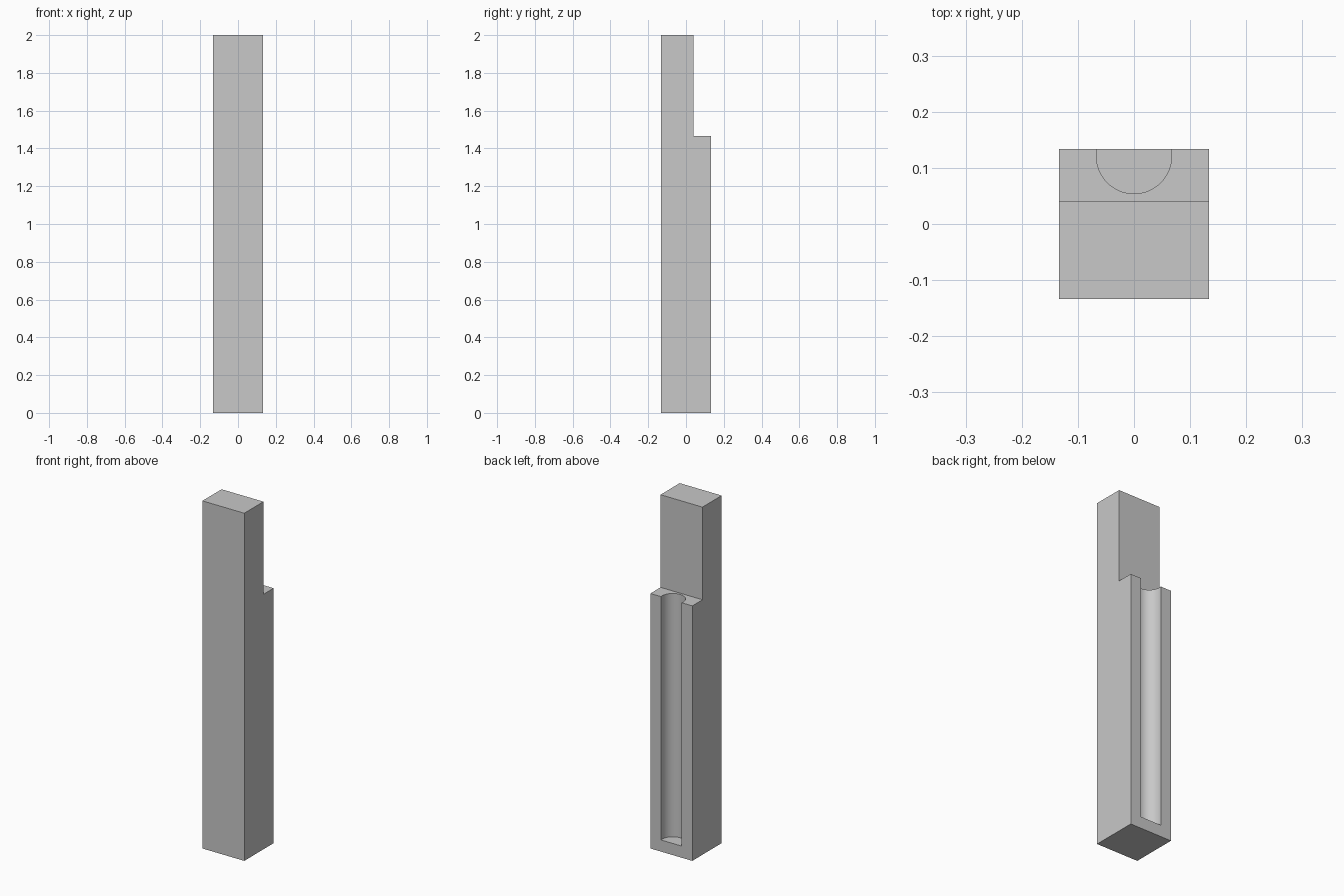
import bpy
import bmesh
from mathutils import Vector

cube = bpy.data.objects.get("Cube")
if cube:
    bpy.data.objects.remove(cube, do_unlink=True)

HALF = 0.1333       # half width of the square post
STEP_Y = 0.041      # back of the upper tongue
STEP_Z = 1.467      # height of the ledge
FLOOR_Z = 0.067     # floor of the groove
RADIUS = 0.067
GROOVE_Y = 0.121    # groove axis

grey = bpy.data.materials.new("light_grey")
grey.use_nodes = True
colour = (0.58, 0.58, 0.58, 1)
grey.diffuse_color = colour
grey.node_tree.nodes["Principled BSDF"].inputs["Base Color"].default_value = colour


def make_object(name, bm):
    bmesh.ops.recalc_face_normals(bm, faces=bm.faces)
    mesh = bpy.data.meshes.new(name)
    bm.to_mesh(mesh)
    bm.free()
    mesh.materials.append(grey)
    obj = bpy.data.objects.new(name, mesh)
    bpy.context.collection.objects.link(obj)
    return obj


# Stepped post: side profile extruded across the width
profile = [(-HALF, 0), (HALF, 0), (HALF, STEP_Z),
           (STEP_Y, STEP_Z), (STEP_Y, 2), (-HALF, 2)]
bm = bmesh.new()
side = bm.faces.new([bm.verts.new((-HALF, y, z)) for y, z in profile])
extruded = bmesh.ops.extrude_face_region(bm, geom=[side])["geom"]
bmesh.ops.translate(bm, vec=Vector((2 * HALF, 0, 0)),
                    verts=[v for v in extruded if isinstance(v, bmesh.types.BMVert)])
post = make_object("stepped_post", bm)

# Round groove in the back, open at the ledge
bm = bmesh.new()
bmesh.ops.create_cone(bm, cap_ends=True, segments=64, radius1=RADIUS,
                      radius2=RADIUS, depth=STEP_Z)
bmesh.ops.translate(bm, vec=Vector((0, GROOVE_Y, FLOOR_Z + STEP_Z / 2)),
                    verts=bm.verts)
cutter = make_object("groove_cutter", bm)
cutter.hide_render = True

cut = post.modifiers.new("groove", "BOOLEAN")
cut.operation = "DIFFERENCE"
cut.solver = "EXACT"
cut.object = cutter

bpy.ops.object.select_all(action="DESELECT")
post.select_set(True)
bpy.context.view_layer.objects.active = post
bpy.ops.object.modifier_apply(modifier=cut.name)
bpy.data.objects.remove(cutter, do_unlink=True)
bpy.ops.object.shade_smooth_by_angle(angle=0.5)
